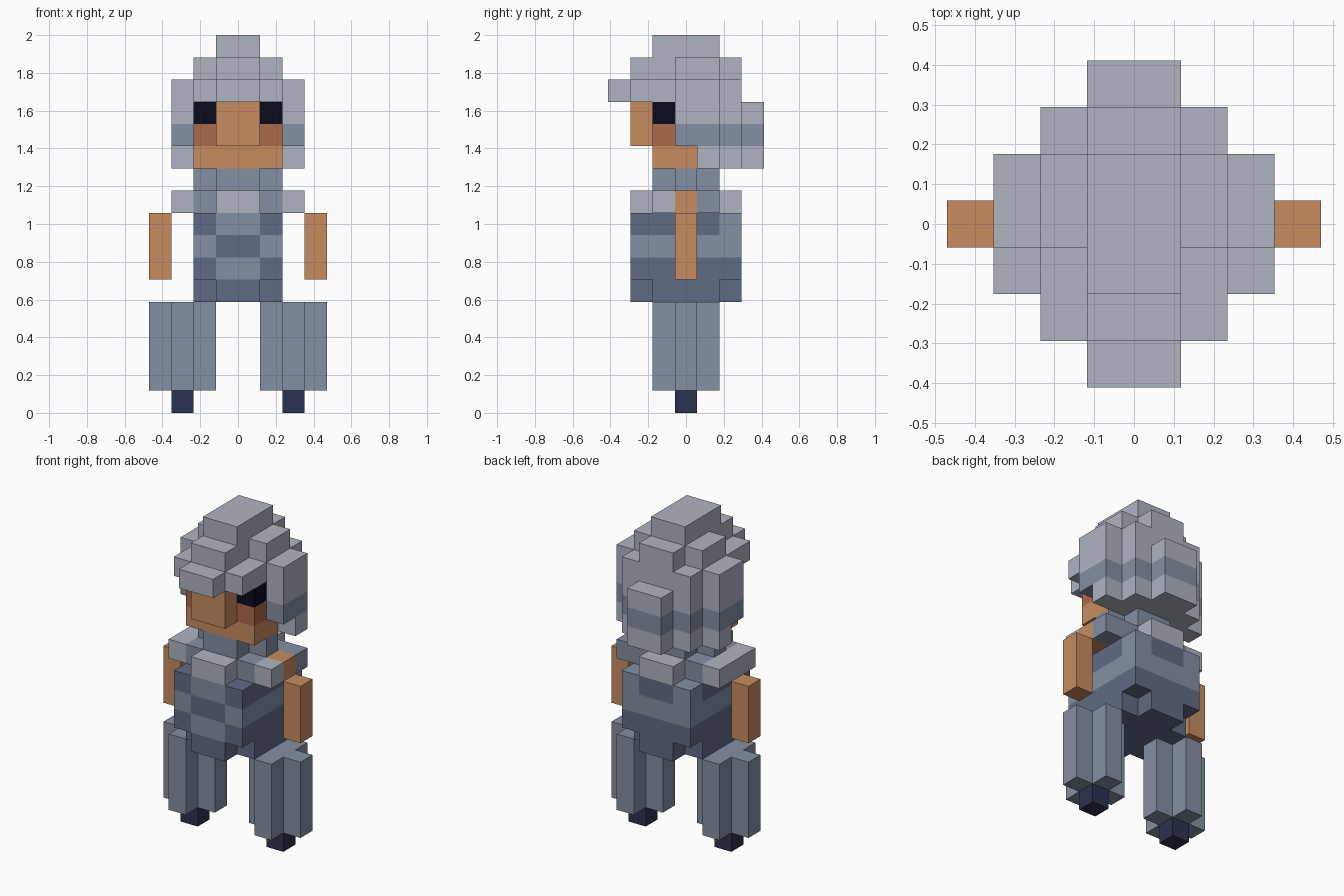
import bpy, bmesh
from mathutils import Vector

if "Cube" in bpy.data.objects:
    bpy.data.objects.remove(bpy.data.objects["Cube"])

U = 2 / 17  # edge of one cube: the figure is 17 cubes tall


def linear(hexcode):
    out = []
    for i in (0, 2, 4):
        c = int(hexcode[i:i + 2], 16) / 255
        out.append(c / 12.92 if c <= 0.04045 else ((c + 0.055) / 1.055) ** 2.4)
    return (*out, 1.0)


palette = {
    "light_grey": "aeb4c0", "steel_blue": "8490a3", "slate": "616b85",
    "skin": "c78c60", "cheek_brown": "ab6a4a", "eye_black": "0a0a1e",
    "boot_navy": "2b324e",
}
mats = {}
for name, code in palette.items():
    mats[name] = bpy.data.materials.new(name)
    mats[name].diffuse_color = linear(code)

cells = {}   # (x, y, z) -> part name, shared so touching parts hide inner faces
colours = {}  # (x, y, z) -> colour name


def fill(part, colour, *boxes, mirror=False):
    """Fill cube ranges x0,x1,y0,y1,z0,z1; colour is a name or a rule on the cell."""
    for x0, x1, y0, y1, z0, z1 in boxes:
        for x in range(x0, x1):
            for y in range(y0, y1):
                for z in range(z0, z1):
                    for cx in ((x, -1 - x) if mirror else (x,)):
                        c = (cx, y, z)
                        if c not in cells:
                            cells[c] = part
                            colours[c] = colour(*c) if callable(colour) else colour


def build(part):
    obj_mats = sorted({colours[c] for c, p in cells.items() if p == part})
    bm = bmesh.new()
    verts = {}
    for c, p in cells.items():
        if p != part:
            continue
        for axis in range(3):
            for side in (0, 1):
                n = list(c)
                n[axis] += 1 if side else -1
                if tuple(n) in cells:
                    continue
                a, b = (axis + 1) % 3, (axis + 2) % 3
                ring = []
                for da, db in ((0, 0), (1, 0), (1, 1), (0, 1)):
                    v = list(c)
                    v[axis] += side
                    v[a] += da
                    v[b] += db
                    v = tuple(v)
                    if v not in verts:
                        verts[v] = bm.verts.new(Vector((v[0], v[1] - 3.5, v[2])) * U)
                    ring.append(verts[v])
                f = bm.faces.new(ring if side else ring[::-1])
                f.material_index = obj_mats.index(colours[c])
    # merge the cubes into large flat faces
    bmesh.ops.dissolve_limit(bm, angle_limit=0.01, verts=bm.verts[:],
                             edges=bm.edges[:], delimit={'MATERIAL'})
    me = bpy.data.meshes.new(part)
    bm.to_mesh(me)
    bm.free()
    for m in obj_mats:
        me.materials.append(mats[m])
    bpy.context.collection.objects.link(bpy.data.objects.new(part, me))


# boots and cross-shaped trouser legs
fill("boots", "boot_navy", (2, 3, 3, 4, 0, 1), mirror=True)
fill("legs", "steel_blue", (1, 4, 3, 4, 1, 5), (2, 3, 2, 5, 1, 5), mirror=True)


# patterned tunic
def tunic_colour(x, y, z):
    middle = x in (-1, 0)
    if z == 5:
        return "slate"
    if z == 9:
        return "steel_blue"
    if y == 1 and middle:
        return "slate" if z == 7 else "steel_blue"
    if z == 7:
        return "steel_blue"
    if z == 8 and y == 5:
        return "slate" if middle else "steel_blue"
    return "slate"


fill("tunic", tunic_colour,
     (-2, 2, 1, 6, 6, 9), (-2, 2, 2, 5, 5, 6), (-1, 1, 1, 6, 5, 6),
     (-2, 2, 2, 5, 9, 10))

# arms hanging beside the body
fill("arms", "skin", (3, 4, 3, 4, 6, 9), mirror=True)

# collar, with one bare shoulder
fill("shoulder", "skin", (2, 3, 3, 4, 9, 10))
fill("shoulder_strap", "steel_blue", (2, 3, 4, 5, 9, 10))
fill("collar", "light_grey",
     (-1, 1, 1, 2, 9, 10), (-1, 1, 5, 6, 9, 10),
     (2, 3, 2, 3, 9, 10), (-3, -2, 2, 5, 9, 10))

# neck
fill("neck", "steel_blue", (-2, 2, 3, 4, 10, 11), (-1, 1, 2, 5, 10, 11))

# face: eyes, cheeks, protruding middle and jaw
fill("eyes", "eye_black", (1, 2, 2, 3, 13, 14), mirror=True)
fill("cheeks", "cheek_brown", (1, 2, 2, 3, 12, 13), mirror=True)
fill("face", "skin", (-1, 1, 1, 3, 12, 14), (-2, 2, 2, 4, 11, 12))


# hair with a darker band around it
def hair_colour(x, y, z):
    return "steel_blue" if z == 12 else "light_grey"


fill("hair", hair_colour,
     (-2, 2, 4, 6, 11, 15), (-1, 1, 6, 7, 11, 14),      # back
     (-3, 3, 4, 5, 11, 15), (-3, 3, 3, 5, 12, 15),      # sides
     (-2, 2, 1, 4, 14, 15), (-1, 1, 0, 1, 14, 15),      # fringe
     (-2, 2, 3, 5, 15, 16), (-1, 1, 1, 6, 15, 16),      # crown
     (-1, 1, 2, 5, 16, 17))                             # top

for part in dict.fromkeys(cells.values()):
    build(part)

for m in bpy.data.materials:
    if m.users and not m.is_grease_pencil:
        m.use_nodes = True
        m.node_tree.nodes["Principled BSDF"].inputs["Base Color"].default_value = m.diffuse_color
